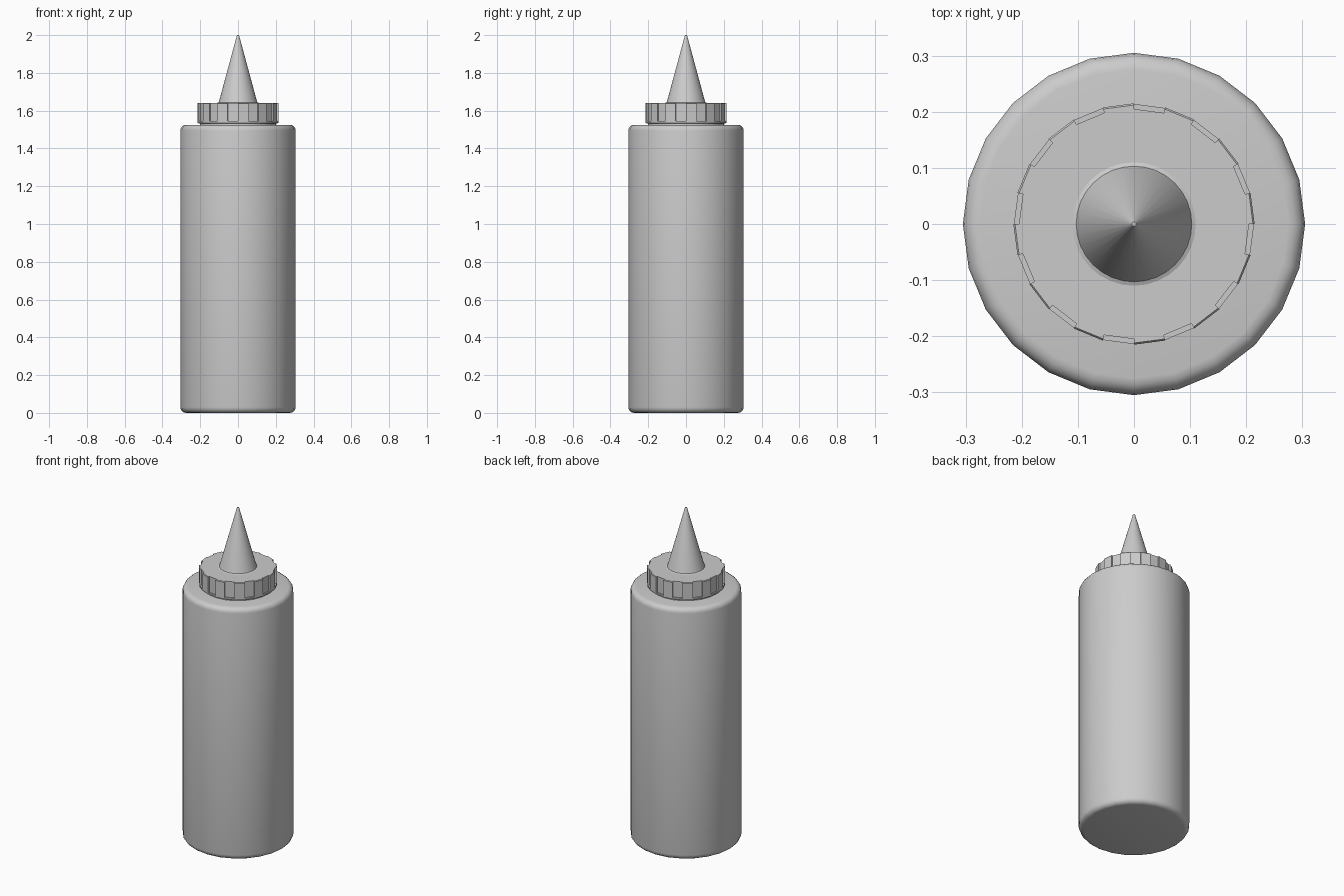
import bpy, bmesh
from math import cos, sin, pi, radians

if "Cube" in bpy.data.objects:
    bpy.data.objects.remove(bpy.data.objects["Cube"])


def finish(name, bm, angle=35):
    bmesh.ops.recalc_face_normals(bm, faces=bm.faces[:])
    mesh = bpy.data.meshes.new(name)
    bm.to_mesh(mesh)
    bm.free()
    ob = bpy.data.objects.new(name, mesh)
    bpy.context.collection.objects.link(ob)
    bpy.ops.object.select_all(action='DESELECT')
    bpy.context.view_layer.objects.active = ob
    ob.select_set(True)
    bpy.ops.object.shade_smooth_by_angle(angle=radians(angle))
    return ob


def loft(name, rings, angle=35):
    """Skin a list of point rings and close both ends."""
    bm = bmesh.new()
    loops = [[bm.verts.new(p) for p in ring] for ring in rings]
    n = len(loops[0])
    for a, b in zip(loops, loops[1:]):
        for i in range(n):
            j = (i + 1) % n
            bm.faces.new((a[i], a[j], b[j], b[i]))
    bm.faces.new(loops[0][::-1])
    bm.faces.new(loops[-1])
    return finish(name, bm, angle)


def lathe(name, profile, sides, angle=35):
    return loft(name, [[(r * cos(2 * pi * i / sides), r * sin(2 * pi * i / sides), z)
                        for i in range(sides)] for r, z in profile], angle)


# Bottle body with rounded bottom and shoulder
R, H, F = 0.305, 1.525, 0.03
arc = [(F * sin(t * pi / 8), F * cos(t * pi / 8)) for t in range(5)]
lower = [(R - F + s, F - c) for s, c in arc]
upper = [(r, H - z) for r, z in reversed(lower)]
lathe("bottle_body", lower + upper, 24)

# Neck and the rim below the grips
lathe("neck", [(0.2, 1.51), (0.2, 1.56)], 24)
lathe("cap_rim", [(0.209, 1.533), (0.214, 1.536), (0.214, 1.545)], 24)


# Cap with twelve shallow grip notches
def cap_ring(r, z, depth=0.01):
    pts = []
    for k in range(12):
        a, b = radians(15 + 30 * k), radians(30 + 30 * k)
        for t, q in ((a, r), (a, 0.215 - depth), (b, 0.215 - depth), (b, r)):
            pts.append((q * cos(t), q * sin(t), z))
    return pts


loft("screw_cap", [cap_ring(0.215, 1.543), cap_ring(0.215, 1.637), cap_ring(0.212, 1.641)], 25)

# Tapered nozzle with a small flare at its base
lathe("nozzle", [(0.11, 1.638), (0.11, 1.641), (0.103, 1.644), (0.099, 1.655),
                 (0.007, 1.994), (0.004, 2.0)], 32)
